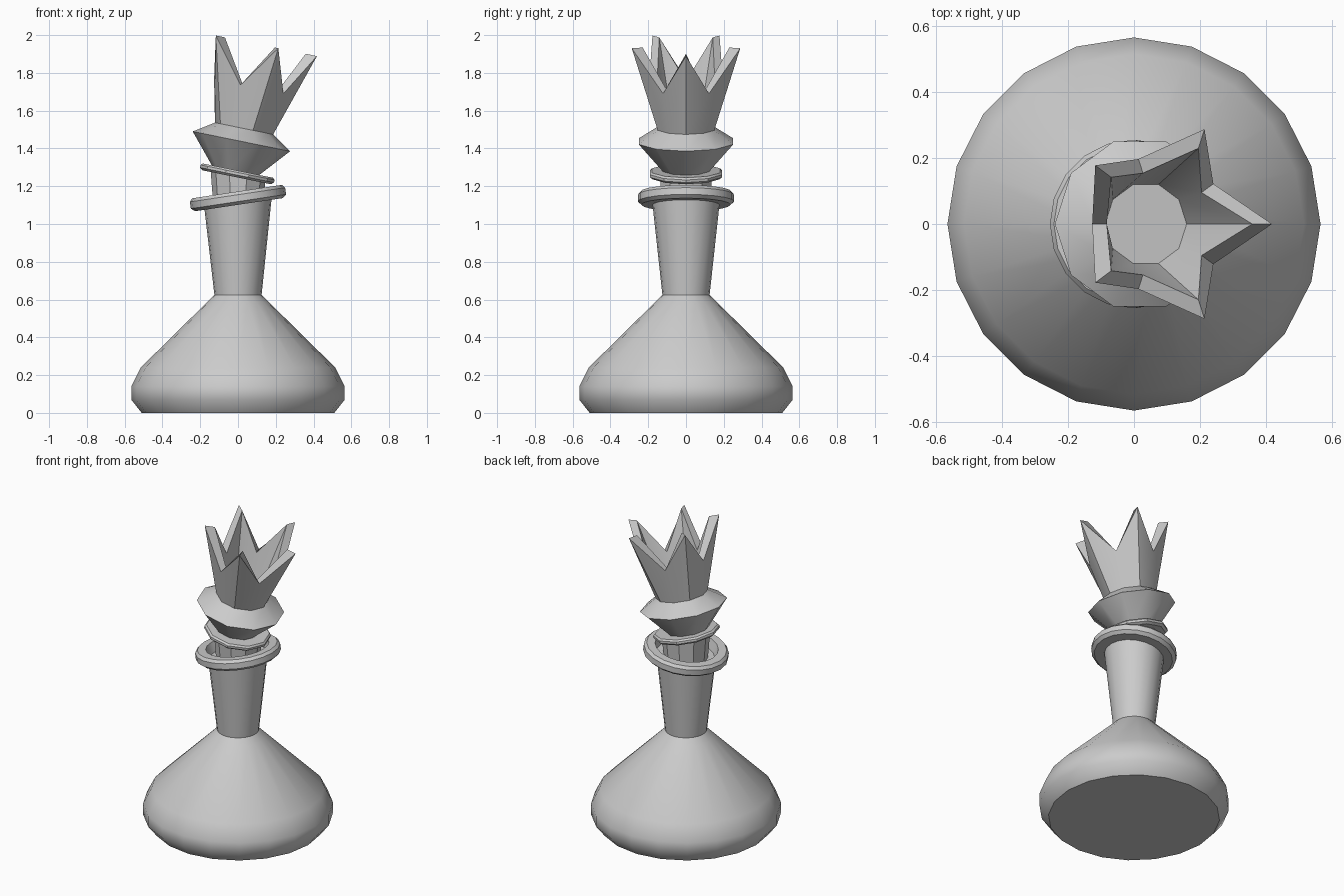
import bpy, bmesh
from math import sin, cos, tau, radians

if "Cube" in bpy.data.objects:
    bpy.data.objects.remove(bpy.data.objects["Cube"])


def loft(name, rings, sides, loc=(0, 0, 0), tilt=0, closed=False, angle=30, slope_top=0, sloped=()):
    """Stack rings of (radius, height) or (even radius, height, odd radius, height)."""
    bm = bmesh.new()
    loops = []
    for k, ring in enumerate(rings):
        even, odd = ring[:2], ring[-2:]
        loop = []
        for i in range(sides):
            r, h = odd if i % 2 else even
            x, y = r * cos(tau * i / sides), r * sin(tau * i / sides)
            if k in sloped:
                h += x * slope_top
            loop.append(bm.verts.new((x, y, h)))
        loops.append(loop)
    pairs = list(zip(loops, loops[1:]))
    if closed:
        pairs.append((loops[-1], loops[0]))
    else:
        bm.faces.new(loops[0][::-1])
        bm.faces.new(loops[-1])
    for a, b in pairs:
        for i in range(sides):
            j = (i + 1) % sides
            bm.faces.new((a[i], a[j], b[j], b[i]))
    bmesh.ops.recalc_face_normals(bm, faces=bm.faces)
    mesh = bpy.data.meshes.new(name)
    bm.to_mesh(mesh)
    bm.free()
    obj = bpy.data.objects.new(name, mesh)
    bpy.context.collection.objects.link(obj)
    obj.location = loc
    obj.rotation_euler[1] = radians(tilt)
    bpy.ops.object.select_all(action='DESELECT')
    bpy.context.view_layer.objects.active = obj
    obj.select_set(True)
    bpy.ops.object.shade_smooth_by_angle(angle=radians(angle))
    return obj


# Wide foot and flaring stem, the stem top cut on the lower ring's slope
loft("base_and_stem", [(0.51, 0), (0.565, 0.07), (0.565, 0.14), (0.515, 0.24),
                       (0.165, 0.585), (0.125, 0.625), (0.178, 1.11)],
     20, angle=42, slope_top=0.15, sloped=(6,))

# Thick ring leaning to the left
loft("lower_ring", [(0.175, -0.035), (0.235, -0.035), (0.255, -0.018), (0.255, 0.018),
                    (0.24, 0.035), (0.19, 0.035)],
     20, loc=(0, 0, 1.137), tilt=-8.5, closed=True, angle=35)

# Short upper neck, its top cut on the head's slope
loft("upper_neck", [(0.13, 1.09), (0.145, 1.255)], 10, slope_top=-0.2, sloped=(1,))

# Thin collar leaning to the right
loft("collar", [(0.13, -0.018), (0.185, -0.018), (0.2, -0.006), (0.2, 0.008),
                (0.19, 0.018), (0.12, 0.018)],
     10, loc=(-0.004, 0, 1.265), tilt=11.5, closed=True)

# Flared cup under the crown
HEAD = dict(loc=(0.018, 0, 1.4375), tilt=11.5)
loft("cup", [(0.12, -0.165), (0.263, 0), (0.156, 0.07)], 10, **HEAD)

# Five-pointed hollow crown: tips on even corners, notches on odd ones
loft("crown", [(0.156, 0.065), (0.302, 0.522, 0.207, 0.292),
               (0.241, 0.522, 0.162, 0.292), (0.126, 0.09)], 10, **HEAD)
